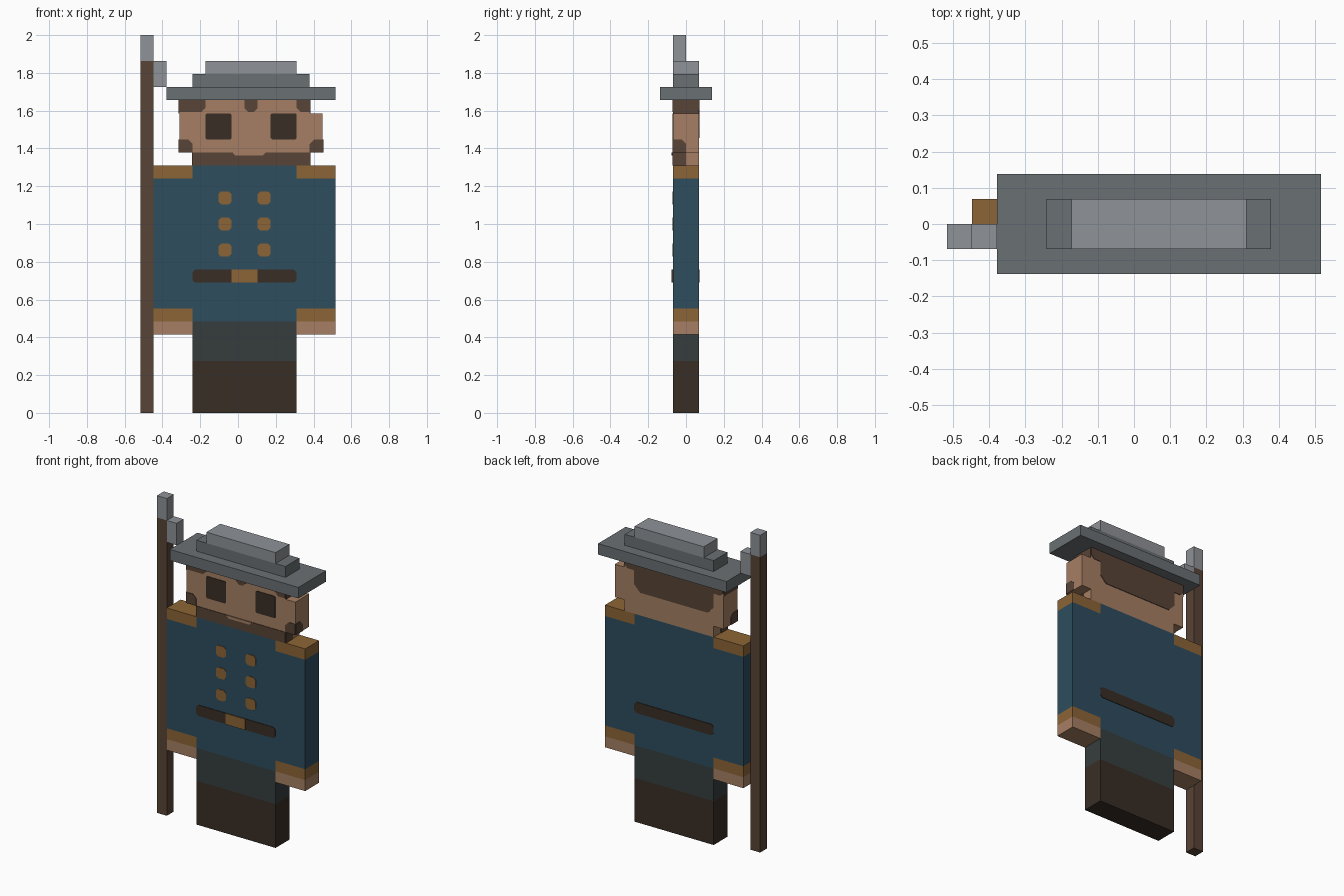
import bpy
import bmesh
from mathutils import Vector

cube = bpy.data.objects.get("Cube")
if cube:
    bpy.data.objects.remove(cube, do_unlink=True)

U = 2 / 29        # one block
CX = 7.5          # block column of the centre
THIN = 0.05       # plate thickness in blocks


def srgb(r, g, b):
    return tuple((c / 255 / 12.92) if c < 11 else ((c / 255 + 0.055) / 1.055) ** 2.4
                 for c in (r, g, b)) + (1.0,)


def material(name, rgb):
    m = bpy.data.materials.new(name)
    m.use_nodes = True
    color = srgb(*rgb)
    m.diffuse_color = color
    bsdf = m.node_tree.nodes["Principled BSDF"]
    bsdf.inputs["Base Color"].default_value = color
    bsdf.inputs["Roughness"].default_value = 0.9
    return m


BLUE = material("coat blue", (46, 77, 94))
GOLD = material("gold trim", (140, 101, 54))
SKIN = material("skin", (166, 127, 99))
BROWN = material("hair and wood brown", (88, 67, 54))
DARK = material("dark leather", (56, 46, 37))
TROUSER = material("trouser grey", (54, 61, 61))
FELT = material("hat grey", (106, 112, 115))
STEEL = material("pale steel", (142, 146, 151))


def finish(name, bm, mat):
    bmesh.ops.recalc_face_normals(bm, faces=bm.faces)
    mesh = bpy.data.meshes.new(name)
    bm.to_mesh(mesh)
    bm.free()
    mesh.materials.append(mat)
    obj = bpy.data.objects.new(name, mesh)
    bpy.context.scene.collection.objects.link(obj)
    return obj


def box(name, mat, x0, x1, z0, z1, y0=-1, y1=1):
    """Block given in grid units."""
    bm = bmesh.new()
    bmesh.ops.create_cube(bm, size=1)
    for v in bm.verts:
        v.co = Vector((x1 if v.co.x > 0 else x0, y1 if v.co.y > 0 else y0,
                       z1 if v.co.z > 0 else z0))
        v.co = (v.co - Vector((CX, 0, 0))) * U
    return finish(name, bm, mat)


def plate(name, mat, side, at, a0, a1, z0, z1, cuts=(0, 0, 0, 0)):
    """Thin panel on a face; cuts clip the corners: low a0, low a1, high a1, high a0."""
    corners = [Vector((a0, z0)), Vector((a1, z0)), Vector((a1, z1)), Vector((a0, z1))]
    outline = []
    for i, c in enumerate(corners):
        if cuts[i]:
            outline.append(c + (corners[i - 1] - c).normalized() * cuts[i])
            outline.append(c + (corners[(i + 1) % 4] - c).normalized() * cuts[i])
        else:
            outline.append(c)
    out = THIN if side in ("back", "left") else -THIN
    bm = bmesh.new()
    rings = []
    for depth in (at, at + out):
        ring = []
        for a, z in outline:
            pos = (a - CX, depth, z) if side in ("front", "back") else (depth - CX, a, z)
            ring.append(bm.verts.new(Vector(pos) * U))
        rings.append(ring)
        bm.faces.new(ring)
    n = len(outline)
    for i in range(n):
        j = (i + 1) % n
        bm.faces.new((rings[0][i], rings[0][j], rings[1][j], rings[1][i]))
    return finish(name, bm, mat)


# Legs
box("boots", DARK, 4, 12, 0, 4)
box("trousers", TROUSER, 4, 12, 4, 7)

# Coat
box("coat_skirt", BLUE, 4, 12, 7, 8)
box("coat", BLUE, 1, 15, 8, 18)
box("coat_collar", BLUE, 4, 12, 18, 19)

# Arm ends and shoulders
for side, x in (("right", 1), ("left", 12)):
    box(side + "_hand", SKIN, x, x + 3, 6, 7)
    box(side + "_cuff", GOLD, x, x + 3, 7, 8)
    box(side + "_shoulder", GOLD, x, x + 3, 18, 19)

# Belt, buckle and buttons
soft = (0.2,) * 4
plate("belt_front", DARK, "front", -1, 4, 12, 10, 11, soft)
plate("belt_back", DARK, "back", 1, 4, 12, 10, 11, soft)
plate("buckle", GOLD, "front", -1 - THIN, 7, 9, 10, 11)
for x in (6, 9):
    for z in (12, 14, 16):
        plate("button", GOLD, "front", -1, x, x + 1, z, z + 1, soft)

# Head
box("chin", SKIN, 4, 13, 19, 20)
box("face", SKIN, 3, 14, 20, 23)
box("forehead", SKIN, 3, 13, 23, 24)
for name, x in (("right_eye", 5), ("left_eye", 10)):
    plate(name, DARK, "front", -1, x, x + 2, 21, 23, (0.1,) * 4)

# Beard and sideburns
plate("beard", BROWN, "front", -1, 4, 13, 19, 20)
plate("mouth", SKIN, "front", -1 - THIN, 7.1, 9.6, 19.75, 20, (0.2, 0.2, 0, 0))
plate("beard_left_side", BROWN, "left", 13, -1, 0, 19, 20)
plate("beard_right_side", BROWN, "right", 4, -1, 0, 19, 20)
plate("right_sideburn", BROWN, "front", -1, 3, 4, 20, 21, (0, 0, 0.35, 0))
plate("left_sideburn", BROWN, "front", -1, 13, 14, 20, 21, (0, 0, 0, 0.35))
plate("right_sideburn_side", BROWN, "right", 3, -1, 0, 20, 21, (0, 0, 0.35, 0))
plate("left_sideburn_side", BROWN, "left", 14, -1, 0, 20, 21, (0, 0, 0.35, 0))

# Hair
plate("fringe_right", BROWN, "front", -1, 3, 5, 23.1, 24, (0, 0.3, 0, 0))
plate("fringe_middle", BROWN, "front", -1, 8, 9, 23.1, 24, (0.3, 0.3, 0, 0))
plate("fringe_left", BROWN, "front", -1, 12, 13, 23.1, 24, (0.3, 0, 0, 0))
plate("hair_left_side", BROWN, "left", 13, -1, 1, 23, 24)
plate("hair_right_side", BROWN, "right", 3, -1, 1, 23, 24)
plate("hair_back_top", BROWN, "back", 1, 3, 13, 23, 24, (0.3, 0.3, 0, 0))
plate("hair_back_low", BROWN, "back", 1, 4, 12, 21.1, 23, (0.6, 0.6, 0, 0))

# Hat
box("hat_brim", FELT, 2, 15, 24, 25, -2, 2)
box("hat_crown", FELT, 4, 13, 25, 26)
box("hat_top", STEEL, 5, 12, 26, 27)

# Pole weapon
box("pole", BROWN, 0, 1, 0, 27, -1, 0)
box("pole_tip", STEEL, 0, 1, 27, 29, -1, 0)
box("pole_blade", STEEL, 1, 2, 25, 27, -1, 0)
